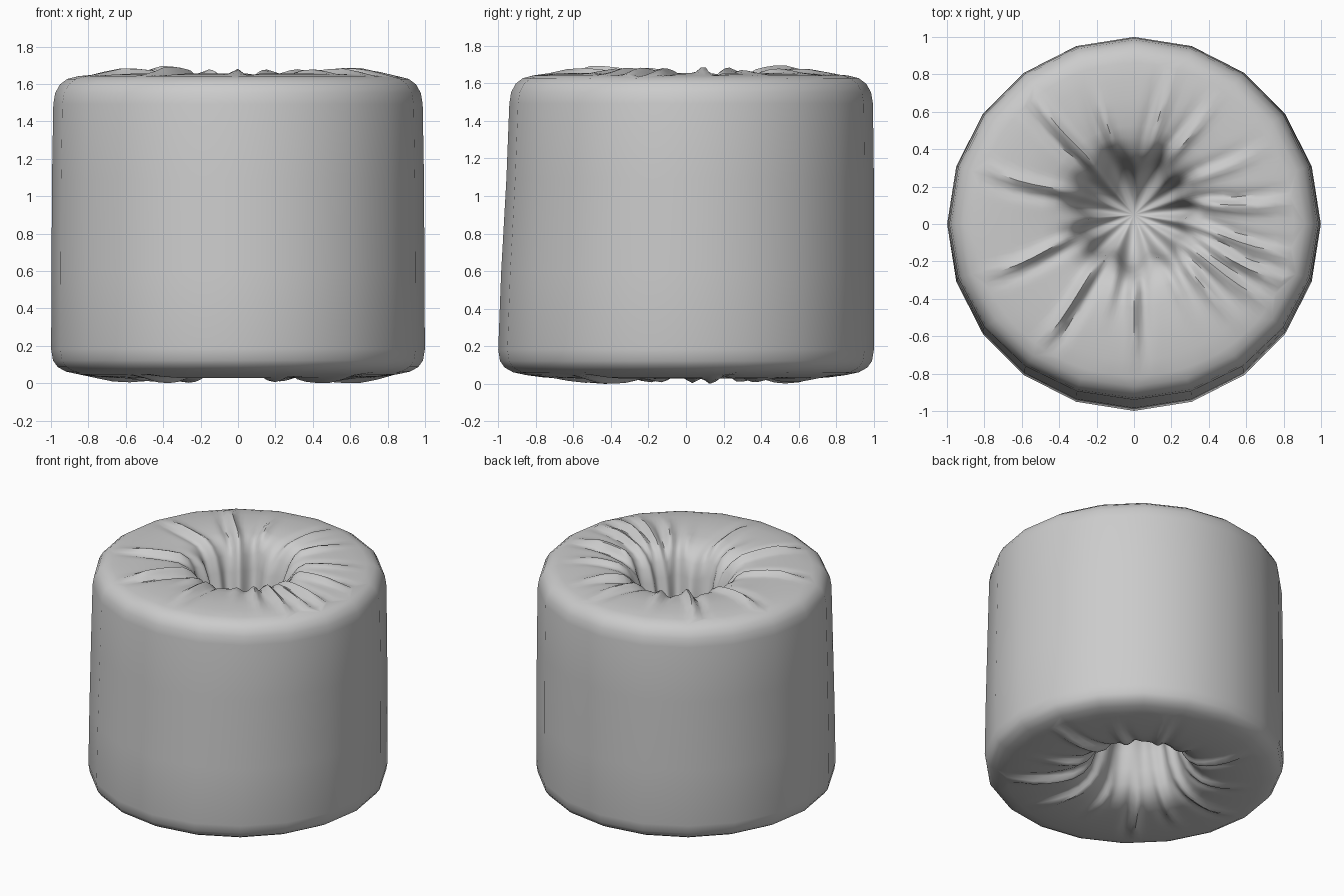
import bpy, bmesh, math
from math import cos, sin, pi, radians

cube = bpy.data.objects.get("Cube")
if cube:
    bpy.data.objects.remove(cube, do_unlink=True)

SIDES = 20          # facets of the outer wall
STEP = 8            # fine segments per facet on the gathered ends
SEG = SIDES * STEP

# Wrapping film colour
film = bpy.data.materials.new("soft_grey_film")
film.use_nodes = True
GREY = (0.6, 0.6, 0.6, 1)
film.diffuse_color = GREY
film.node_tree.nodes["Principled BSDF"].inputs["Base Color"].default_value = GREY

# Outer wall with rounded rims, bottom to top, as (radius, height)
WALL = [(0.92, 0.07), (0.965, 0.095), (0.99, 0.13), (1.0, 0.19), (1.0, 0.6), (1.0, 1.1),
        (0.995, 1.5), (0.985, 1.56), (0.96, 1.605), (0.92, 1.635)]

# Gathered ends as (radius, height), from rim to funnel tip
TOP = [(0.86, 1.65), (0.77, 1.658), (0.67, 1.663), (0.58, 1.66), (0.5, 1.652),
       (0.43, 1.64), (0.37, 1.605), (0.325, 1.55), (0.29, 1.45), (0.265, 1.33),
       (0.22, 1.2), (0.12, 1.11)]
BOTTOM = [(0.85, 0.055), (0.76, 0.043), (0.67, 0.037), (0.58, 0.037), (0.5, 0.043),
          (0.43, 0.058), (0.37, 0.095), (0.325, 0.15), (0.29, 0.25), (0.265, 0.36),
          (0.22, 0.5), (0.12, 0.59)]

# Creases as (angle, outer radius, height)
TOP_FOLDS = [(8, .88, .04), (30, .82, .02), (57, .8, .03), (76, .88, .025),
             (106, .78, .03), (129, .92, .045), (160, .9, .03), (200, .88, .03),
             (234, .88, .04), (254, .6, .025), (270, .83, .03), (300, .65, .02),
             (315, .78, .03), (328, .9, .03), (338, .95, .03), (348, .92, .03)]
BOTTOM_FOLDS = [(12, .9, .03), (40, .75, .025), (68, .85, .02), (92, .6, .025),
                (118, .85, .03), (150, .75, .025), (178, .85, .025), (205, .7, .03),
                (230, .85, .03), (262, .6, .025), (290, .8, .025), (318, .9, .03), (342, .7, .03)]


def smooth(a, b, x):
    t = max(0, min(1, (x - a) / (b - a)))
    return t * t * (3 - 2 * t)


def crease(folds, angle, r):
    """A sharp ridge beside a shallow groove, fading towards the rim."""
    total = 0
    for deg, outer, height in folds:
        d = (angle - radians(deg) + pi) % (2 * pi) - pi
        across = d * max(r, 0.3) / 0.03
        fade = smooth(outer, outer - 0.25, r) * smooth(0.2, 0.42, r)
        total += height * fade * (math.exp(-across ** 2) - 0.6 * math.exp(-(across - 1.8) ** 2))
    return total


def pleat(angle, r, phase, depth):
    """Gathered pleats on the funnel wall."""
    wave = sin(11 * angle + phase + 1.5 * sin(2 * angle)) + 0.6 * sin(7 * angle + 2 * phase)
    return depth * wave * smooth(0.48, 0.28, r)


def place(bm, r, angle, z):
    """Point on the roll; the front wall leans back towards the top."""
    x, y = r * cos(angle), r * sin(angle)
    y += 0.055 * max(0, -y) * smooth(0.1, 1.5, z)
    return bm.verts.new((x * (1 - 0.005 * z), y, z))


def bridge(bm, a, b):
    n = len(a)
    for i in range(n):
        j = (i + 1) % n
        bm.faces.new((a[i], a[j], b[j], b[i]))


def gathered_end(bm, rim, profile, folds, direction, phase, depth):
    """Creased end cap that sinks into a pinched funnel."""
    rings = []
    for r, z in profile:
        ring = []
        for i in range(SEG):
            a = 2 * pi * i / SEG
            v = place(bm, r + pleat(a, r, phase, depth), a, z + direction * crease(folds, a, r))
            # funnel is set slightly towards the back
            v.co.y += 0.05 * smooth(0.7, 0.3, r)
            ring.append(v)
        rings.append(ring)
    # fan the fine cap out to the coarse rim
    half = STEP // 2
    for k in range(SIDES):
        mid = STEP * k + half
        bm.faces.new((rim[k], rim[(k + 1) % SIDES], rings[0][mid]))
        for i in range(mid - STEP, mid):
            bm.faces.new((rim[k], rings[0][i % SEG], rings[0][(i + 1) % SEG]))
    for outer, inner in zip(rings, rings[1:]):
        bridge(bm, outer, inner)
    tip = bm.verts.new((0, 0.05, profile[-1][1] - direction * 0.03))
    for i in range(SEG):
        bm.faces.new((rings[-1][i], rings[-1][(i + 1) % SEG], tip))


# Film-wrapped roll: wall, then both gathered ends
bm = bmesh.new()
wall = [[place(bm, r, 2 * pi * k / SIDES, z) for k in range(SIDES)] for r, z in WALL]
for low, high in zip(wall, wall[1:]):
    bridge(bm, low, high)
gathered_end(bm, wall[-1], TOP, TOP_FOLDS, 1, 0.3, 0.022)
gathered_end(bm, wall[0], BOTTOM, BOTTOM_FOLDS, -1, 1.0, 0.01)
bmesh.ops.recalc_face_normals(bm, faces=bm.faces)

# Rest on the ground
lowest = min(v.co.z for v in bm.verts)
bmesh.ops.translate(bm, verts=bm.verts, vec=(0, 0, -lowest))

mesh = bpy.data.meshes.new("wrapped_roll")
bm.to_mesh(mesh)
bm.free()
mesh.materials.append(film)
roll = bpy.data.objects.new("wrapped_roll", mesh)
bpy.context.collection.objects.link(roll)
bpy.context.view_layer.objects.active = roll
roll.select_set(True)
bpy.ops.object.shade_smooth_by_angle(angle=radians(50))
